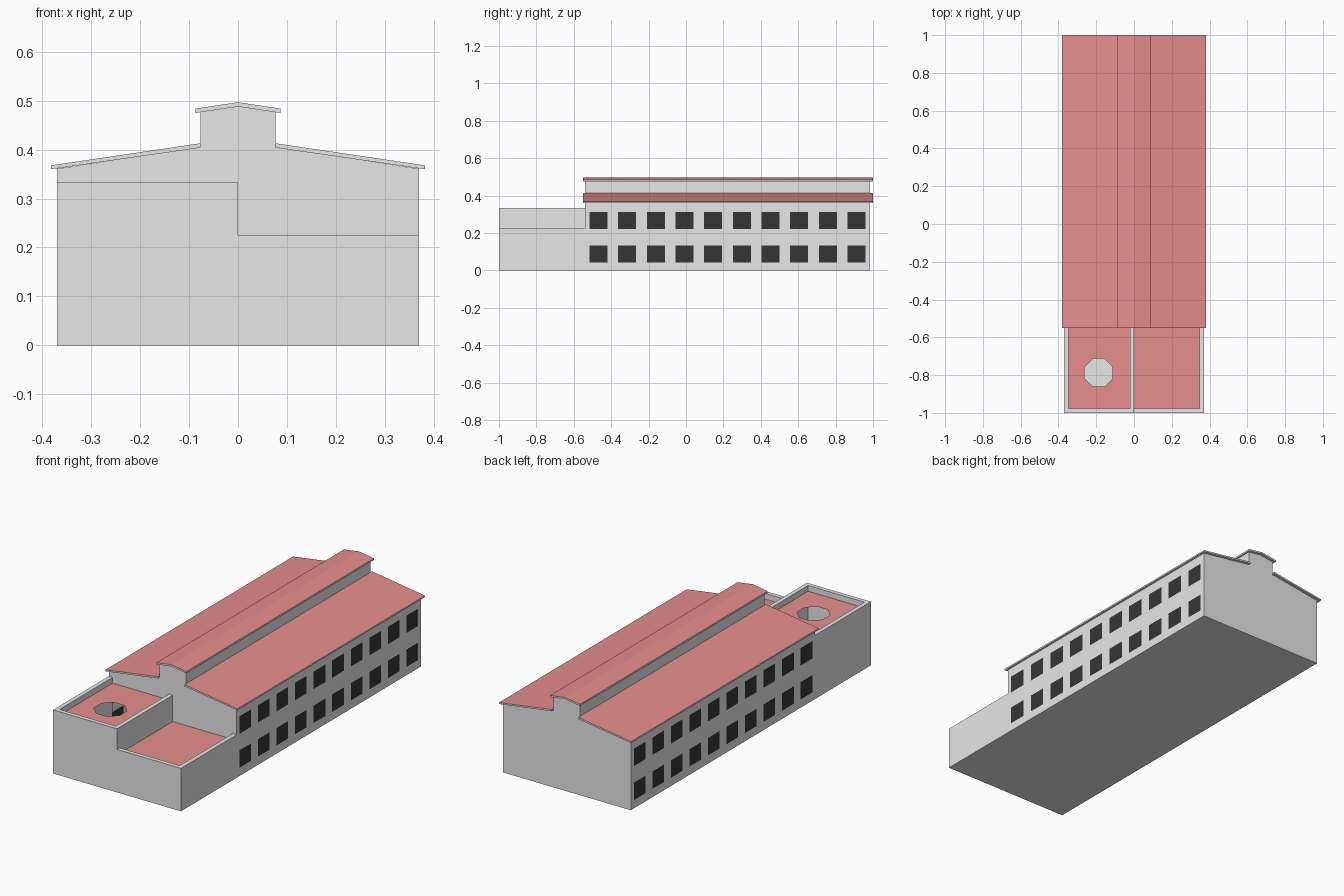
import bpy, bmesh
from mathutils import Vector

cube = bpy.data.objects.get("Cube")
if cube:
    bpy.data.objects.remove(cube, do_unlink=True)


def material(name, color):
    m = bpy.data.materials.new(name)
    m.use_nodes = True
    m.diffuse_color = color
    m.node_tree.nodes["Principled BSDF"].inputs["Base Color"].default_value = color
    return m


wall_grey = material("wall grey", (0.8, 0.8, 0.8, 1))
roof_red = material("roof red", (0.8, 0.27, 0.27, 1))
window_black = material("window black", (0.036, 0.036, 0.036, 1))


def finish(name, bm, *mats):
    mesh = bpy.data.meshes.new(name)
    bm.to_mesh(mesh)
    bm.free()
    for m in mats:
        mesh.materials.append(m)
    obj = bpy.data.objects.new(name, mesh)
    bpy.context.collection.objects.link(obj)
    return obj


def face(bm, points, outward, mat=0):
    """Single face turned towards the outward direction."""
    f = bm.faces.new([bm.verts.new(p) for p in points])
    f.material_index = mat
    f.normal_update()
    if f.normal.dot(Vector(outward)) < 0:
        f.normal_flip()
    return f


def prism(name, points, place, lo, hi, *mats):
    """Closed prism; with a second material, upward faces receive it."""
    bm = bmesh.new()
    a = [bm.verts.new(place(u, v, lo)) for u, v in points]
    b = [bm.verts.new(place(u, v, hi)) for u, v in points]
    bm.faces.new(a)
    bm.faces.new(b)
    for i in range(len(a)):
        j = (i + 1) % len(a)
        bm.faces.new((a[i], a[j], b[j], b[i]))
    bmesh.ops.recalc_face_normals(bm, faces=bm.faces)
    if len(mats) > 1:
        for f in bm.faces:
            f.material_index = int(f.normal.z > 0.5)
    return finish(name, bm, *mats)


def along_y(u, v, t):
    return (u, t, v)


def along_z(u, v, t):
    return (u, v, t)


# Main dimensions
HALF, FRONT, HALL, BACK = 0.37, -1.0, -0.54, 0.985
HIGH, LOW, DROP, RIM = 0.333, 0.225, 0.03, 0.022
EAVE, MON = 0.361, 0.077
INNER = HALF - RIM
half_gable = [(HALF, EAVE), (MON, 0.405), (MON, 0.478), (0, 0.488)]
gable = half_gable + [(-x, z) for x, z in reversed(half_gable[:-1])]

# Side walls: grid whose odd rows and columns are the windows
rows = [0, 0.043, 0.134, 0.221, 0.312, EAVE]
cols = [HALL]
for i in range(10):
    start = -0.516 + i * 0.1533
    cols += [start, start + 0.096]
cols.append(BACK)
for side, label in ((1, "left"), (-1, "right")):
    bm = bmesh.new()
    x = side * HALF
    for r in range(len(rows) - 1):
        for c in range(len(cols) - 1):
            y0, y1, z0, z1 = cols[c], cols[c + 1], rows[r], rows[r + 1]
            face(bm, [(x, y0, z0), (x, y1, z0), (x, y1, z1), (x, y0, z1)],
                 (side, 0, 0), int(r % 2 == 1 and c % 2 == 1))
    bmesh.ops.remove_doubles(bm, verts=bm.verts, dist=1e-5)
    finish(label + "_window_wall", bm, wall_grey, window_black)

    # Raised strip walls below the ridge cap
    bm = bmesh.new()
    x = side * MON
    face(bm, [(x, HALL, 0.405), (x, BACK, 0.405), (x, BACK, 0.478), (x, HALL, 0.478)],
         (side, 0, 0))
    finish(label + "_clerestory_wall", bm, wall_grey)

    # Sloping roof slab
    slab = [(0.382, 0.36), (0.382, 0.368), (MON, 0.413), (MON, 0.404)]
    prism(label + "_roof", [(side * px, pz) for px, pz in slab], along_y,
          -0.551, 1.0, wall_grey, roof_red)

# Ridge cap
cap = [(-0.087, 0.475), (-0.087, 0.484), (0, 0.497),
       (0.087, 0.484), (0.087, 0.475), (0, 0.488)]
prism("ridge_cap", cap, along_y, -0.551, 1.0, wall_grey, roof_red)

# Gable walls: the front one only stands above the annex decks
bm = bmesh.new()
face(bm, [(x, BACK, z) for x, z in [(HALF, 0)] + gable + [(-HALF, 0)]], (0, 1, 0))
finish("back_gable", bm, wall_grey)
bm = bmesh.new()
steps = [(-HALF, HIGH - DROP), (0, HIGH - DROP), (0, LOW - DROP), (HALF, LOW - DROP)]
face(bm, [(x, HALL, z) for x, z in gable + steps], (0, -1, 0))
finish("front_gable", bm, wall_grey)

# Ground floor
bm = bmesh.new()
face(bm, [(-HALF, FRONT, 0), (HALF, FRONT, 0), (HALF, BACK, 0), (-HALF, BACK, 0)],
     (0, 0, -1))
finish("floor", bm, wall_grey)

# Annex walls with parapets
edge = FRONT + RIM
prism("high_annex_walls",
      [(-HALF, HALL), (-HALF, FRONT), (0, FRONT), (0, HALL),
       (-RIM, HALL), (-RIM, edge), (-INNER, edge), (-INNER, HALL)],
      along_z, 0, HIGH, wall_grey)
prism("low_annex_walls",
      [(0, FRONT), (HALF, FRONT), (HALF, HALL), (INNER, HALL), (INNER, edge), (0, edge)],
      along_z, 0, LOW, wall_grey)

# Low deck
bm = bmesh.new()
z = LOW - DROP
face(bm, [(0, edge, z), (INNER, edge, z), (INNER, HALL, z), (0, HALL, z)], (0, 0, 1))
finish("low_deck", bm, roof_red)

# High deck with an eight-sided opening
bm = bmesh.new()
z = HIGH - DROP
outline = [(-INNER, edge), (-RIM, edge), (-RIM, HALL), (-INNER, HALL)]
a, b = 0.074, 0.0305
hole = [(b, a), (a, b), (a, -b), (b, -a), (-b, -a), (-a, -b), (-a, b), (-b, a)]
hole = [(-0.187 + u, -0.787 + v) for u, v in hole]
for loop in (outline, hole):
    verts = [bm.verts.new((u, v, z)) for u, v in loop]
    for i, v in enumerate(verts):
        bm.edges.new((v, verts[(i + 1) % len(verts)]))
bmesh.ops.triangle_fill(bm, edges=bm.edges[:], use_beauty=True, normal=(0, 0, 1))
for f in bm.faces:
    f.normal_update()
    if f.normal.z < 0:
        f.normal_flip()
finish("high_deck", bm, roof_red)
